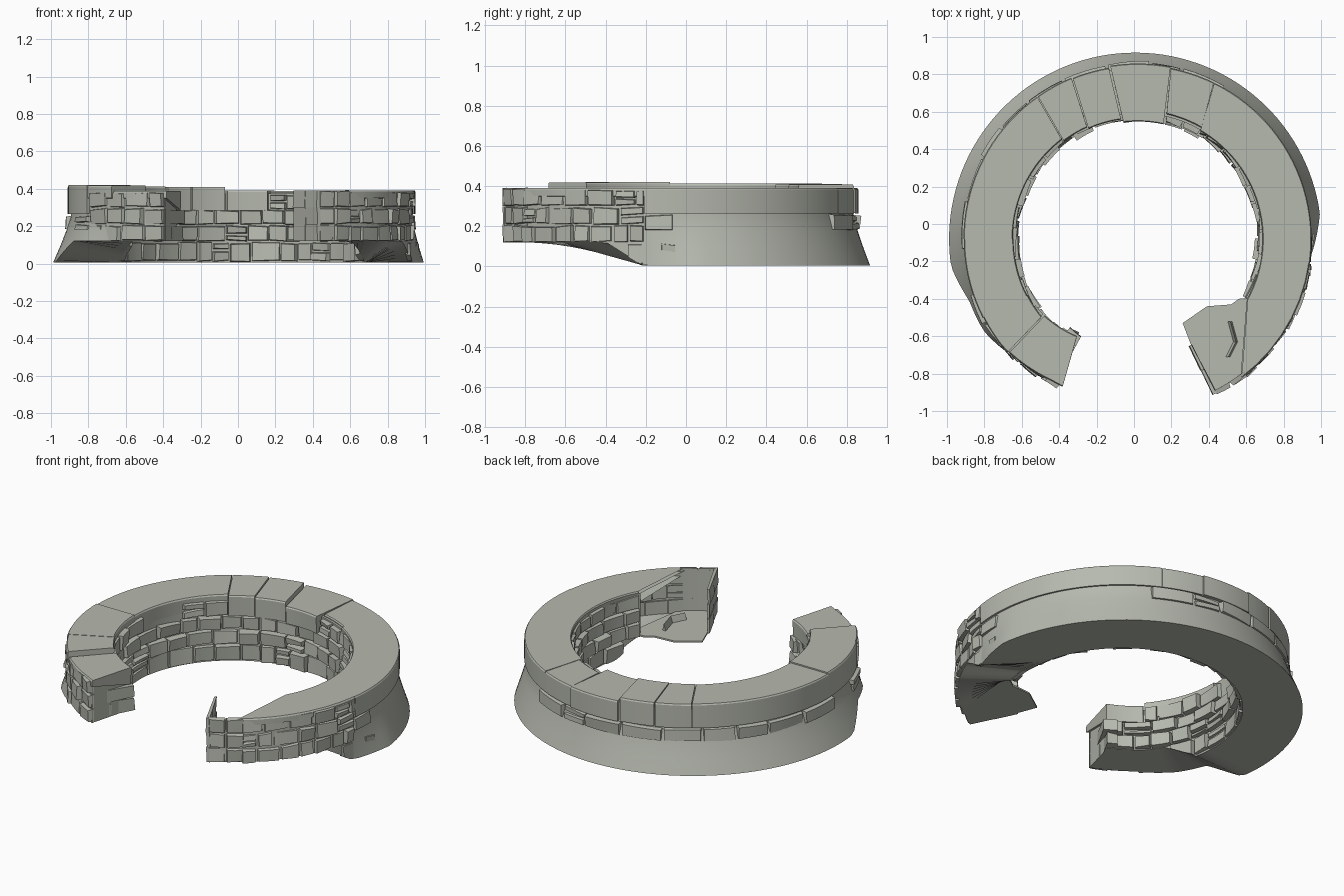
import bpy, bmesh, math, random
from mathutils import Vector

if "Cube" in bpy.data.objects:
    bpy.data.objects.remove(bpy.data.objects["Cube"])

random.seed(7)
CX, CY = 0.02, -0.08            # centre of the ring in plan

stone = bpy.data.materials.new("grey_green_stone")
stone.diffuse_color = (0.47, 0.49, 0.43, 1)
stone.use_nodes = True
stone.node_tree.nodes["Principled BSDF"].inputs["Base Color"].default_value = stone.diffuse_color


def clamp(t):
    return max(0.0, min(1.0, t))


def pos(a, r, z):
    """Point on the ring from angle in degrees, radius and height."""
    return Vector((CX + r * math.cos(math.radians(a)), CY + r * math.sin(math.radians(a)), z))


def underside(p):
    """The underside rises towards the front of the ring."""
    return 0.005 + 0.115 * clamp((-0.22 - p.y) / 0.19)


def flare(a):
    """How far the foot of the wall spreads at this angle."""
    fade = clamp((a + 10) / 18) * clamp((225 - a) / 14)
    return fade * (0.084 - 0.013 * math.cos(math.radians(a)))


def lean_in(a):
    """The left end of the ring shifts inward."""
    return clamp((a - 219) / 20) * 0.035


def outer_point(a, z):
    """Point on the outside of the core, following the spreading foot."""
    z = max(z, underside(pos(a, 0.95, z)))
    r = 0.914 + flare(a) * clamp(1 - z / 0.25) ** 1.15 - lean_in(a)
    return pos(a, r, z)


def finish(name, bm, angle=28):
    bmesh.ops.recalc_face_normals(bm, faces=bm.faces)
    me = bpy.data.meshes.new(name)
    bm.to_mesh(me)
    bm.free()
    me.materials.append(stone)
    ob = bpy.data.objects.new(name, me)
    bpy.context.collection.objects.link(ob)
    bpy.ops.object.select_all(action='DESELECT')
    ob.select_set(True)
    bpy.context.view_layer.objects.active = ob
    bpy.ops.object.shade_smooth_by_angle(angle=math.radians(angle))
    return ob


def loft(bm, rings, caps=(True, True)):
    """Skin a row of closed cross-sections and cap the ends."""
    vs = [[bm.verts.new(p) for p in ring] for ring in rings]
    n = len(vs[0])
    for A, B in zip(vs, vs[1:]):
        for i in range(n):
            bm.faces.new((A[i], A[(i + 1) % n], B[(i + 1) % n], B[i]))
    for ring, cap in ((vs[0], caps[0]), (vs[-1], caps[1])):
        if cap:
            bm.faces.new(ring)


def sweep(bm, a_in, a_out, section, step=3, caps=(True, True)):
    """Sweep a section; inner and outer edges may have different end angles."""
    n = max(1, round(abs(a_in[1] - a_in[0]) / step))
    rings = []
    for i in range(n + 1):
        t = i / n
        rings.append(section(a_in[0] + t * (a_in[1] - a_in[0]), a_out[0] + t * (a_out[1] - a_out[0])))
    loft(bm, rings, caps)


def rubble(bm, a0, a1, z0, z1, back, face):
    """One worn stone: back edge sunk in the wall, face narrowed and uneven."""
    u = random.uniform
    n = max(1, round((a1 - a0) / 4))
    da, dz = min(0.5, (a1 - a0) * 0.1), 0.006
    f0, f1 = face + u(-.008, .008), face + u(-.008, .008)   # tilted along its length
    lean = u(-.008, .008)
    zl, zr, bl, br = z1 + u(-.008, .004), z1 + u(-.008, .004), z0 + u(-.004, .006), z0 + u(-.004, .006)
    rings = []
    for i in range(n + 1):
        t = i / n
        a = a0 + t * (a1 - a0)
        af = a0 + da + t * (a1 - a0 - 2 * da)
        f, top, bot = f0 + t * (f1 - f0), zl + t * (zr - zl), bl + t * (br - bl)
        ring = [pos(a, back, bot), pos(af, f, bot + dz), pos(af, f + lean, top - dz), pos(a, back, top)]
        for p in ring:
            p.z = max(p.z, underside(p))
        rings.append(ring)
    loft(bm, rings)


def course(bm, a0, a1, z0, z1, back, face, lo=7, hi=14, chance=1.0):
    """A row of random-width stones with narrow joints."""
    a = a0
    while a < a1 - 1:
        e = min(a1, a + random.uniform(lo, hi))
        if a1 - e < lo * 0.5:
            e = a1
        k = lean_in((a + e) / 2)
        low = underside(pos((a + e) / 2, 0.5 * (back + face), 0))
        if random.random() < chance and low < z1 - 0.04:
            m = z1
            if random.random() < 0.15 and z1 - z0 > 0.07:   # split stone
                m = z0 + (z1 - z0) * random.uniform(.4, .6)
                rubble(bm, a, e, m, z1, back - k, face - k + random.uniform(-.008, .008))
            rubble(bm, a, e, z0, m, back - k, face - k + random.uniform(-.008, .008))
        a = e + 0.25


# hollow wall core with the spreading foot, open at the broken right end
def core_section(ai, ao):
    ri = 0.672 - lean_in(ai)
    ring = [pos(ai, ri, 0), pos(ai, ri, 0.375)]
    ring[0].z = underside(ring[0])
    return ring + [outer_point(ao, z) for z in (.375, .25, .175, .09, 0)]


bm = bmesh.new()
sweep(bm, (-30, 237), (-53, 242), core_section, 2.5, (False, True))
finish("wall_core", bm)

# large coping stones: inner angles, outer angles, top height, inner and outer radius
coping = [((-29, -8), (-53, -8), .390, .667, .928), ((-8, 60), (-8, 63.8), .390, .667, .930),
          ((60.3, 77), (64, 79), .388, .685, .930), ((77.4, 97), (79.2, 99), .390, .628, .938),
          ((98, 114), (99.6, 112), .408, .645, .928), ((114.4, 127), (112.4, 125), .410, .655, .932),
          ((127.3, 180), (125.3, 180), .412, .668, .932), ((180, 207), (180, 207), .420, .664, .930),
          ((207, 219), (207, 221), .418, .660, .926), ((219.5, 238), (221.5, 243), .388, .645, .922)]
bm = bmesh.new()
for a_in, a_out, top, ri, ro in coping:
    low = 0.32 if ri >= 0.66 else 0.285
    skirt = 0.35 if a_out[0] < -10 or a_out[0] >= 207 else 0.265

    def coping_section(ai, ao):
        ki, ko = lean_in(ai), lean_in(ao)
        return [pos(ai, ri - ki + .004, low), pos(ai, ri - ki, top - .008), pos(ai, ri - ki + .005, top),
                pos(ao, ro - ko - .005, top), pos(ao, ro - ko, top - .008), pos(ao, ro - ko, skirt)]
    sweep(bm, a_in, a_out, coping_section, 3, (a_in[0] > 0, True))
finish("coping_stones", bm)

# inner face courses
bm = bmesh.new()
for z0, z1, face in ((.010, .115, .652), (.118, .205, .640), (.208, .288, .645)):
    course(bm, -29, 235, z0, z1, 0.69, face)
course(bm, -29, 60, .29, .37, 0.69, .660)
course(bm, 60, 77, .29, .37, 0.70, .645)
course(bm, 127, 219, .29, .385, 0.69, .650, 8, 15, 0.75)
finish("inner_stones", bm)

# outer face courses: dense at the front, a few at the back
bm = bmesh.new()
for z0, z1 in ((.12, .207), (.21, .297), (.30, .382)):
    course(bm, -52, -8, z0, z1, 0.90, .932, 5, 10)
    course(bm, 209, 242, z0, z1, 0.90, .930, 6, 11)
course(bm, -45, 2, .008, .117, 0.90, .930, 9, 14)
course(bm, -8, 60, .18, .26, 0.90, .935, 9, 17, 0.6)
course(bm, 60, 209, .18, .26, 0.90, .937, 9, 17, 0.85)
finish("outer_stones", bm)

# left end: stones filling the end below the coping
bm = bmesh.new()
for z0, z1, r0, r1 in ((.12, .20, .595, .735), (.12, .20, .74, .885), (.203, .285, .60, .885)):
    rubble(bm, 232, 239.5 + random.uniform(-1, 1.5), z0, z1, r1, r0)
finish("left_end_stones", bm)

# right end: hollow, with a floor, a thin outer skin and an end skin
bm = bmesh.new()
plan = [(.26, -.53), (.39, -.44), (.52, -.43), (.56, -.40), (.66, -.39), (.60, -.79), (.43, -.905), (.31, -.66)]
loft(bm, [[Vector((x, y, z)) for x, y in plan] for z in (.12, .13)])
finish("broken_floor", bm)

bm = bmesh.new()
for z0, z1 in ((.12, .209), (.21, .299), (.30, .39)):
    for a0, a1 in ((-63.5, -57.5), (-57.3, -51)):
        rubble(bm, a0, a1, z0, z1, 0.908, 0.927)
    # end stones, thin slabs across the wall
    for r0, r1 in ((.635, .78), (.782, .925)):
        j = random.uniform(-.4, .4)
        loft(bm, [[pos(a + j, r0, z0), pos(a + j, r1, z0), pos(a, r1, z1), pos(a, r0, z1)]
                  for a in (-64.2, -63.0)])
# backing behind the joints
loft(bm, [[pos(a, r, z) for r, z in ((.908, .12), (.914, .12), (.914, .38), (.908, .38))]
          for a in (-63.5, -59, -55, -51)])
finish("right_end_skin", bm)

# low ridge of rubble on the broken floor
bm = bmesh.new()
loft(bm, [[Vector((x, y, .125)), Vector((x + .025, y, .125)), Vector((x + .015, y, .17))]
          for x, y in ((.49, -.71), (.53, -.63), (.50, -.52))])
finish("floor_rubble", bm)
